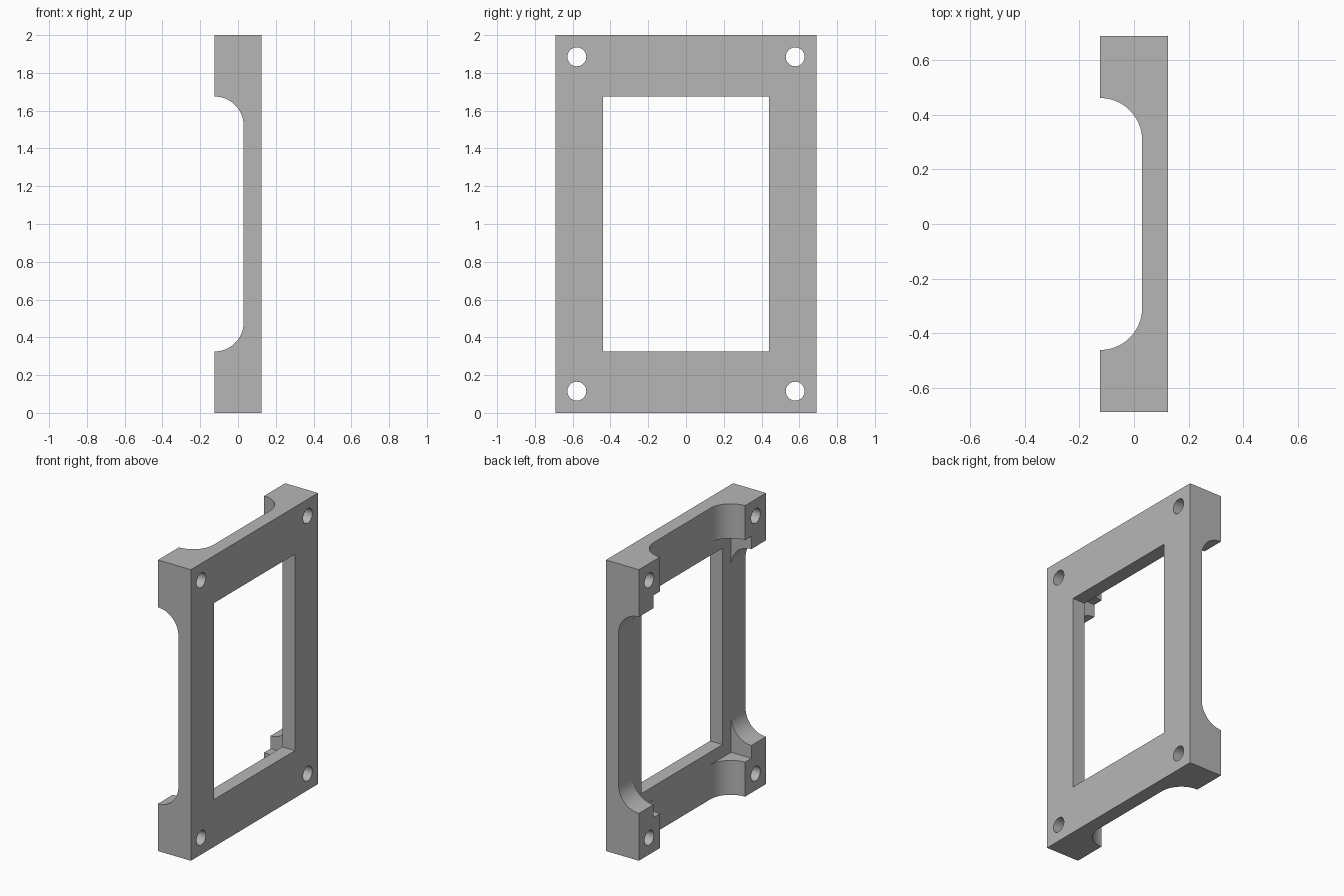
import bpy, bmesh, math
from mathutils import Vector

if "Cube" in bpy.data.objects:
    bpy.data.objects.remove(bpy.data.objects["Cube"], do_unlink=True)

BACK, FLOOR, FRONT = -0.125, 0.03, 0.125   # post tops, recessed floor, plate face
HALF_Y, MID_Z = 0.69, 1.0
OUT = 0.4                                  # cutter overshoot

grey = bpy.data.materials.new("plain grey")
grey.use_nodes = True
colour = (0.47, 0.47, 0.47, 1)
grey.diffuse_color = colour
grey.node_tree.nodes["Principled BSDF"].inputs["Base Color"].default_value = colour


def prism(name, points, sweep):
    """Extrude a closed outline of 3D points along a vector."""
    bm = bmesh.new()
    face = bm.faces.new([bm.verts.new(p) for p in points])
    moved = bmesh.ops.extrude_face_region(bm, geom=[face])["geom"]
    verts = [v for v in moved if isinstance(v, bmesh.types.BMVert)]
    bmesh.ops.translate(bm, verts=verts, vec=Vector(sweep))
    bmesh.ops.recalc_face_normals(bm, faces=bm.faces)
    mesh = bpy.data.meshes.new(name)
    bm.to_mesh(mesh)
    bm.free()
    obj = bpy.data.objects.new(name, mesh)
    bpy.context.collection.objects.link(obj)
    mesh.materials.append(grey)
    return obj


def block(name, x0, x1, half_y, half_z):
    """Box centred on the middle of the frame."""
    outline = [(x0, sy * half_y, MID_Z + sz * half_z)
               for sy, sz in ((-1, -1), (1, -1), (1, 1), (-1, 1))]
    return prism(name, outline, (x1 - x0, 0, 0))


def slot_outline(half):
    """Channel section as (x, offset), with rounded inner corners."""
    r = FLOOR - BACK
    steps = 16
    arc = [(BACK + r * math.sin(a), half - r + r * math.cos(a))
           for a in (i * math.pi / 2 / steps for i in range(steps))]
    side = [(-OUT, half)] + arc + [(FLOOR, half - r)]
    return side + [(x, -t) for x, t in reversed(side)]


def cut(target, cutter):
    cutter.hide_render = True
    mod = target.modifiers.new(cutter.name, "BOOLEAN")
    mod.operation = "DIFFERENCE"
    mod.solver = "EXACT"
    mod.object = cutter
    bpy.context.view_layer.objects.active = target
    bpy.ops.object.modifier_apply(modifier=mod.name)
    bpy.data.objects.remove(cutter, do_unlink=True)


# Solid body
frame = block("mounting_frame", BACK, FRONT, HALF_Y, MID_Z)

# Crossing channels leave four corner posts with coved sides
cut(frame, prism("cross_channel",
                 [(x, -1, MID_Z + t) for x, t in slot_outline(0.675)], (0, 2, 0)))
cut(frame, prism("upright_channel",
                 [(x, t, -OUT) for x, t in slot_outline(0.462)], (0, 0, 3)))

# Rectangular pocket that notches the posts, then the open window
cut(frame, block("pocket", -OUT, FLOOR, 0.532, 0.763))
cut(frame, block("window", -OUT, OUT, 0.44, 0.675))

# Screw hole through each corner
for sy in (-1, 1):
    for sz in (-1, 1):
        ring = [(-OUT, sy * 0.578 + 0.05 * math.cos(a), MID_Z + sz * 0.885 + 0.05 * math.sin(a))
                for a in (i * math.tau / 40 for i in range(40))]
        cut(frame, prism("screw_hole", ring, (2 * OUT, 0, 0)))

# Smooth coves and holes, crisp edges
bpy.ops.object.select_all(action="DESELECT")
frame.select_set(True)
bpy.context.view_layer.objects.active = frame
bpy.ops.object.shade_smooth_by_angle(angle=math.radians(30))
